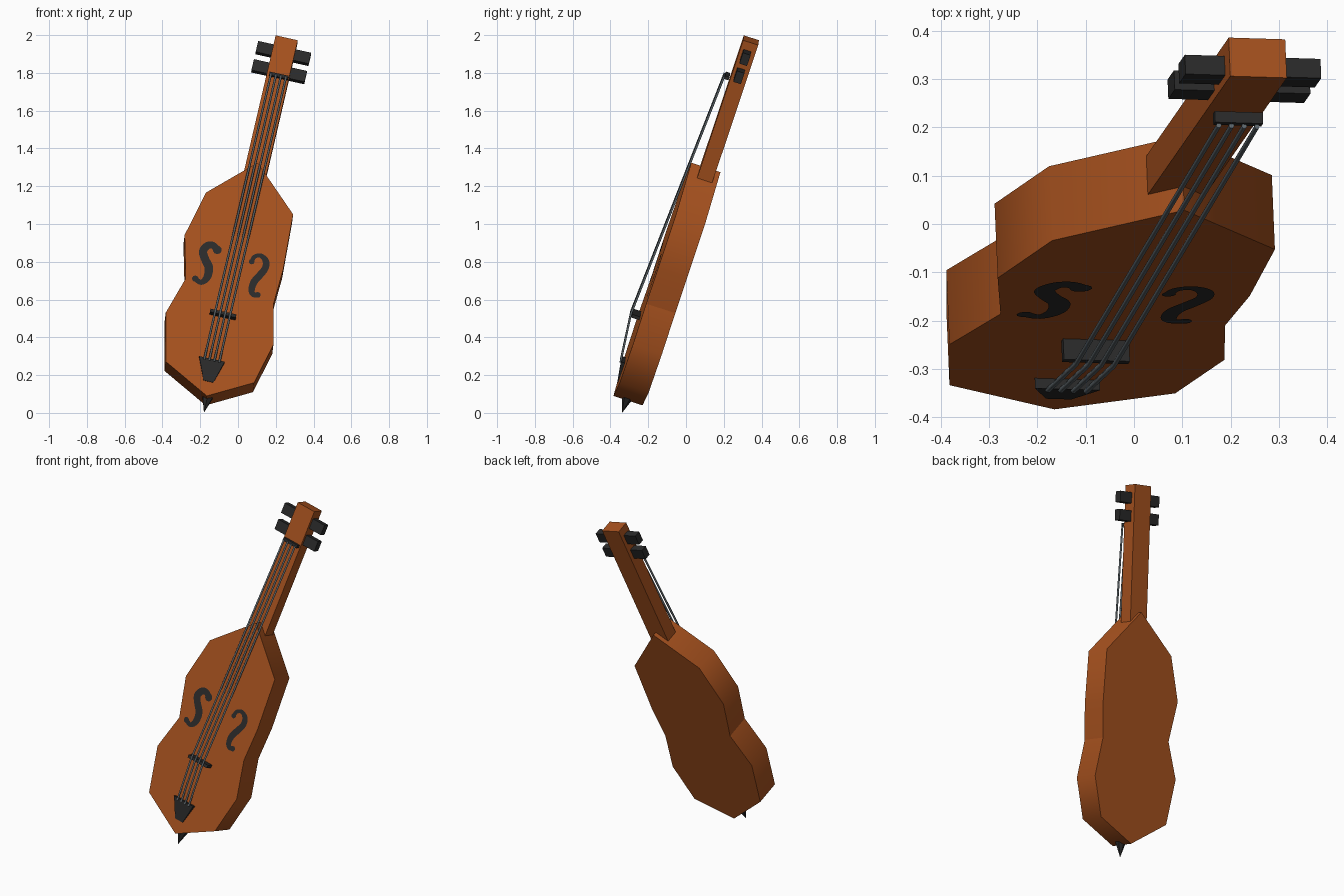
import bpy, bmesh, math
from mathutils import Vector, Matrix

if "Cube" in bpy.data.objects:
    bpy.data.objects.remove(bpy.data.objects["Cube"])

# Leaning instrument frame: X across, Y out of the front face, Z along the neck
R = Vector((0.974, -0.03, -0.217)).normalized()
U = Vector((0.216, 0.31, 0.926))
U = (U - R * U.dot(R)).normalized()
N = R.cross(U)
O = Vector((-0.165, -0.384, 0.09))
M = Matrix((R, N, U)).transposed().to_4x4()
M.translation = O
MI = M.inverted()


def material(name, rgb):
    m = bpy.data.materials.new(name)
    m.diffuse_color = (*rgb, 1)
    m.use_nodes = True
    m.node_tree.nodes["Principled BSDF"].inputs["Base Color"].default_value = m.diffuse_color
    return m


WOOD = material("warm brown wood", (0.38, 0.082, 0.013))
BLACK = material("black wood", (0.023, 0.023, 0.023))
STEEL = material("string grey", (0.12, 0.145, 0.16))


def finish(bm, name, mat):
    bmesh.ops.recalc_face_normals(bm, faces=bm.faces)
    me = bpy.data.meshes.new(name)
    bm.to_mesh(me)
    bm.free()
    me.materials.append(mat)
    ob = bpy.data.objects.new(name, me)
    bpy.context.collection.objects.link(ob)
    ob.matrix_world = M
    return ob


def plate(name, outline, front, back, mat):
    """Outline of (across, along) points extruded from front to back depth."""
    bm = bmesh.new()
    face = bm.faces.new([bm.verts.new((a, front, b)) for a, b in outline])
    ext = bmesh.ops.extrude_face_region(bm, geom=[face])
    bm.faces.ensure_lookup_table()
    verts = [v for v in ext["geom"] if isinstance(v, bmesh.types.BMVert)]
    bmesh.ops.translate(bm, verts=verts, vec=(0, back - front, 0))
    return finish(bm, name, mat)


def block(name, a0, a1, c0, c1, b0, b1, mat):
    return plate(name, [(a0, b0), (a1, b0), (a1, b1), (a0, b1)], c1, c0, mat)


# Body, with smooth sides and hard edges at the rims and the waist
body = plate("body", [(0, 0), (0.228, 0.129), (0.282, 0.359), (0.2335, 0.582),
                      (0.242, 0.782), (0.227, 1.091), (-0.018, 1.329),
                      (-0.249, 1.104), (-0.308, 0.848), (-0.25, 0.613),
                      (-0.312, 0.403), (-0.253, 0.137)], 0, -0.162, WOOD)
body.data.shade_smooth()
bm = bmesh.new()
bm.from_mesh(body.data)
for e in bm.edges:
    turn = e.calc_face_angle_signed()
    e.smooth = -0.05 < turn < math.radians(48)
bm.to_mesh(body.data)
bm.free()

# Neck, pegs, nut and bridge
AX = -0.02
block("neck", AX - 0.06, AX + 0.06, -0.136, -0.052, 1.265, 2.06, WOOD)
for i, b in enumerate((1.879, 1.983)):
    for s, side in ((-1, "left"), (1, "right")):
        a0, a1 = sorted((AX + s * 0.05, AX + s * 0.144))
        block(f"peg_{side}_{i + 1}", a0, a1, -0.111, -0.069, b - 0.031, b + 0.031, BLACK)
block("nut", -0.066, 0.036, -0.046, -0.022, 1.828, 1.846, BLACK)
block("bridge", -0.084, 0.056, -0.005, 0.045, 0.446, 0.464, BLACK)

# Tailpiece, thinning to the body at its lower end
tail = plate("tailpiece", [(-0.036, 0.08), (0.018, 0.08), (0.052, 0.2), (-0.086, 0.2)],
             0.022, -0.005, BLACK)
for v in tail.data.vertices:
    if v.co.y > 0 and v.co.z < 0.1:
        v.co.y = 0.004

# End pin spike
bm = bmesh.new()
bmesh.ops.create_cone(bm, cap_ends=True, segments=6, radius1=0.0, radius2=0.035, depth=0.1,
                      matrix=Matrix.Translation((0.003, -0.072, -0.021)))
bmesh.ops.remove_doubles(bm, verts=bm.verts, dist=1e-5)
finish(bm, "end_pin", BLACK)

# Four strings bent over the bridge
for i in range(4):
    a = -0.016 + (i - 1.5) * 0.027
    cu = bpy.data.curves.new(f"string_{i + 1}", "CURVE")
    cu.dimensions = "3D"
    cu.bevel_depth = 0.006
    cu.bevel_resolution = 1
    cu.use_fill_caps = True
    sp = cu.splines.new("POLY")
    sp.points.add(2)
    for p, (c, b) in zip(sp.points, ((0.022, 0.19), (0.051, 0.456), (-0.018, 1.838))):
        p.co = (a, c, b, 1)
    cu.materials.append(STEEL)
    ob = bpy.data.objects.new(f"string_{i + 1}", cu)
    bpy.context.collection.objects.link(ob)
    ob.matrix_world = M


def on_front(x, z):
    """Point of the front face seen at front-view x, z."""
    y = O.y - (N.x * (x - O.x) + N.z * (z - O.z)) / N.y
    p = MI @ Vector((x, y, z))
    return p.x, p.z


def sound_hole(name, pts):
    """Tapering S ribbon through (x, z, half width), with round ends."""
    keys = [Vector((*on_front(x, z), w)) for x, z, w in pts]
    keys = [keys[0]] + keys + [keys[-1]]
    path = []
    for p0, p1, p2, p3 in zip(keys, keys[1:], keys[2:], keys[3:]):
        for k in range(4):
            t = k / 4
            path.append(0.5 * (2 * p1 + (p2 - p0) * t + (2 * p0 - 5 * p1 + 4 * p2 - p3) * t * t
                               + (3 * p1 - p0 - 3 * p2 + p3) * t ** 3))
    path.append(keys[-1])
    left, right = [], []
    bm = bmesh.new()
    for i, p in enumerate(path):
        d = path[min(i + 1, len(path) - 1)] - path[max(i - 1, 0)]
        n = Vector((-d.y, d.x)).normalized() * p.z
        left.append(bm.verts.new((p.x + n.x, 0.002, p.y + n.y)))
        right.append(bm.verts.new((p.x - n.x, 0.002, p.y - n.y)))
    for i in range(len(path) - 1):
        bm.faces.new((left[i], left[i + 1], right[i + 1], right[i]))
    for p in (path[0], path[-1]):
        r = p.z * 1.25
        bm.faces.new([bm.verts.new((p.x + r * math.cos(q * math.pi / 5), 0.0025,
                                    p.y + r * math.sin(q * math.pi / 5))) for q in range(10)])
    ob = finish(bm, name, BLACK)
    for f in ob.data.polygons:
        if f.normal.y < 0:
            f.flip()


sound_hole("sound_hole_left", [
    (-0.226, 0.71, 0.014), (-0.195, 0.69, 0.014), (-0.163, 0.718, 0.02),
    (-0.155, 0.77, 0.023), (-0.175, 0.815, 0.022), (-0.185, 0.855, 0.022),
    (-0.162, 0.885, 0.02), (-0.132, 0.886, 0.019), (-0.11, 0.862, 0.019)])
sound_hole("sound_hole_right", [
    (0.072, 0.80, 0.012), (0.087, 0.826, 0.011), (0.12, 0.832, 0.012),
    (0.146, 0.806, 0.017), (0.145, 0.767, 0.018), (0.117, 0.73, 0.019),
    (0.085, 0.693, 0.019), (0.072, 0.652, 0.017), (0.08, 0.626, 0.014), (0.104, 0.624, 0.013)])
